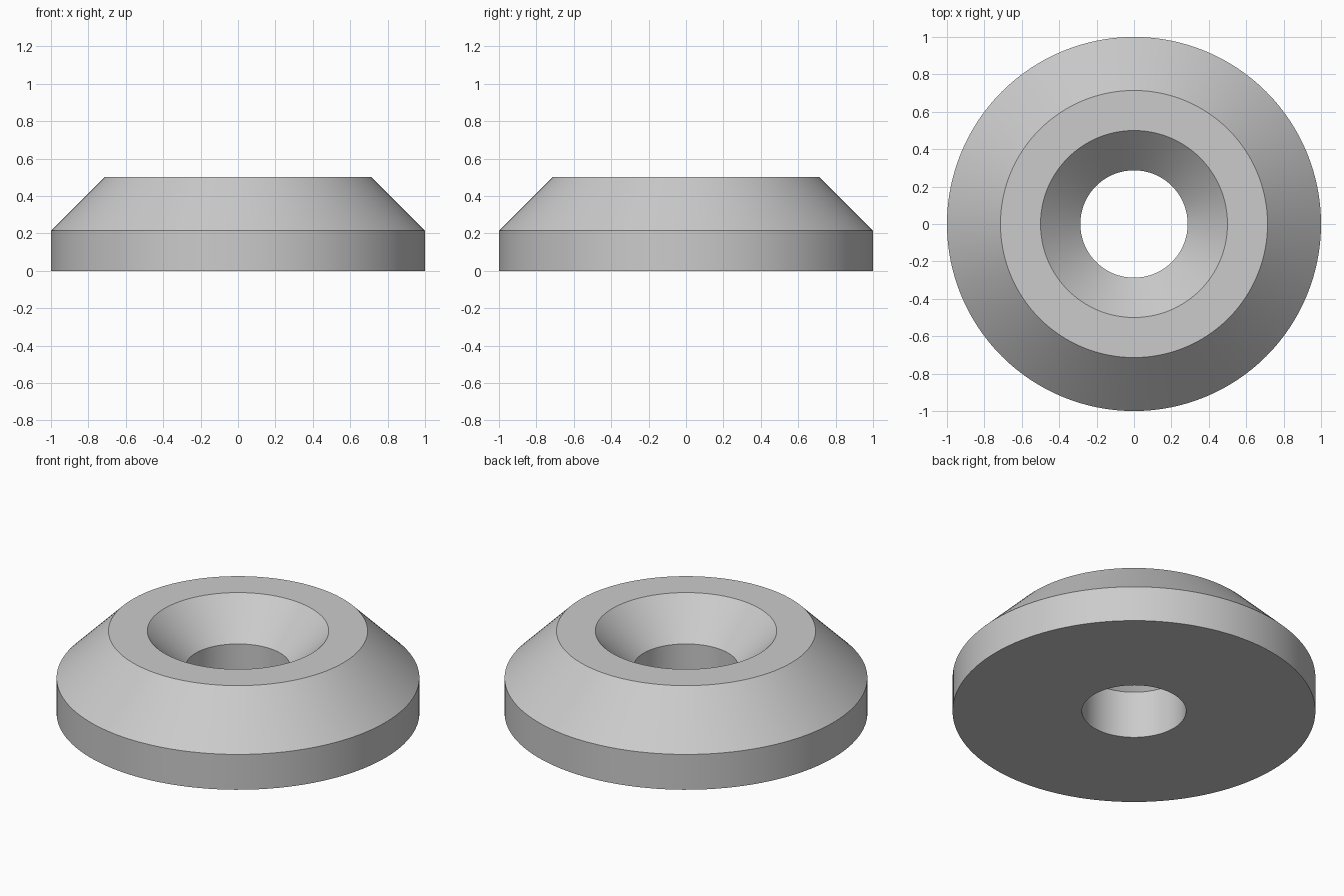
import bpy
import bmesh
import math

cube = bpy.data.objects.get("Cube")
if cube:
    bpy.data.objects.remove(cube, do_unlink=True)

SEGMENTS = 128

# Light grey metal
grey = bpy.data.materials.new("light_grey")
grey.use_nodes = True
colour = (0.6, 0.6, 0.6, 1.0)
grey.diffuse_color = colour
grey.node_tree.nodes["Principled BSDF"].inputs["Base Color"].default_value = colour

# Closed cross-section (radius, height): base, rim, outer chamfer, flat top, countersink, bore
profile = [(0.287, 0), (1, 0), (1, 0.215), (0.714, 0.5), (0.5, 0.5), (0.287, 0.287)]

# Revolve the cross-section around z
bm = bmesh.new()
rings = []
for i in range(SEGMENTS):
    a = math.tau * i / SEGMENTS
    rings.append([bm.verts.new((r * math.cos(a), r * math.sin(a), z)) for r, z in profile])
for i, ring in enumerate(rings):
    following = rings[(i + 1) % SEGMENTS]
    for j in range(len(profile)):
        k = (j + 1) % len(profile)
        bm.faces.new((ring[j], following[j], following[k], ring[k]))
bmesh.ops.recalc_face_normals(bm, faces=bm.faces)

mesh = bpy.data.meshes.new("countersunk_washer")
bm.to_mesh(mesh)
bm.free()
mesh.materials.append(grey)
washer = bpy.data.objects.new("countersunk_washer", mesh)
bpy.context.collection.objects.link(washer)

# Smooth round walls with crisp rims
bpy.ops.object.select_all(action="DESELECT")
washer.select_set(True)
bpy.context.view_layer.objects.active = washer
bpy.ops.object.shade_smooth_by_angle(angle=math.radians(30))
